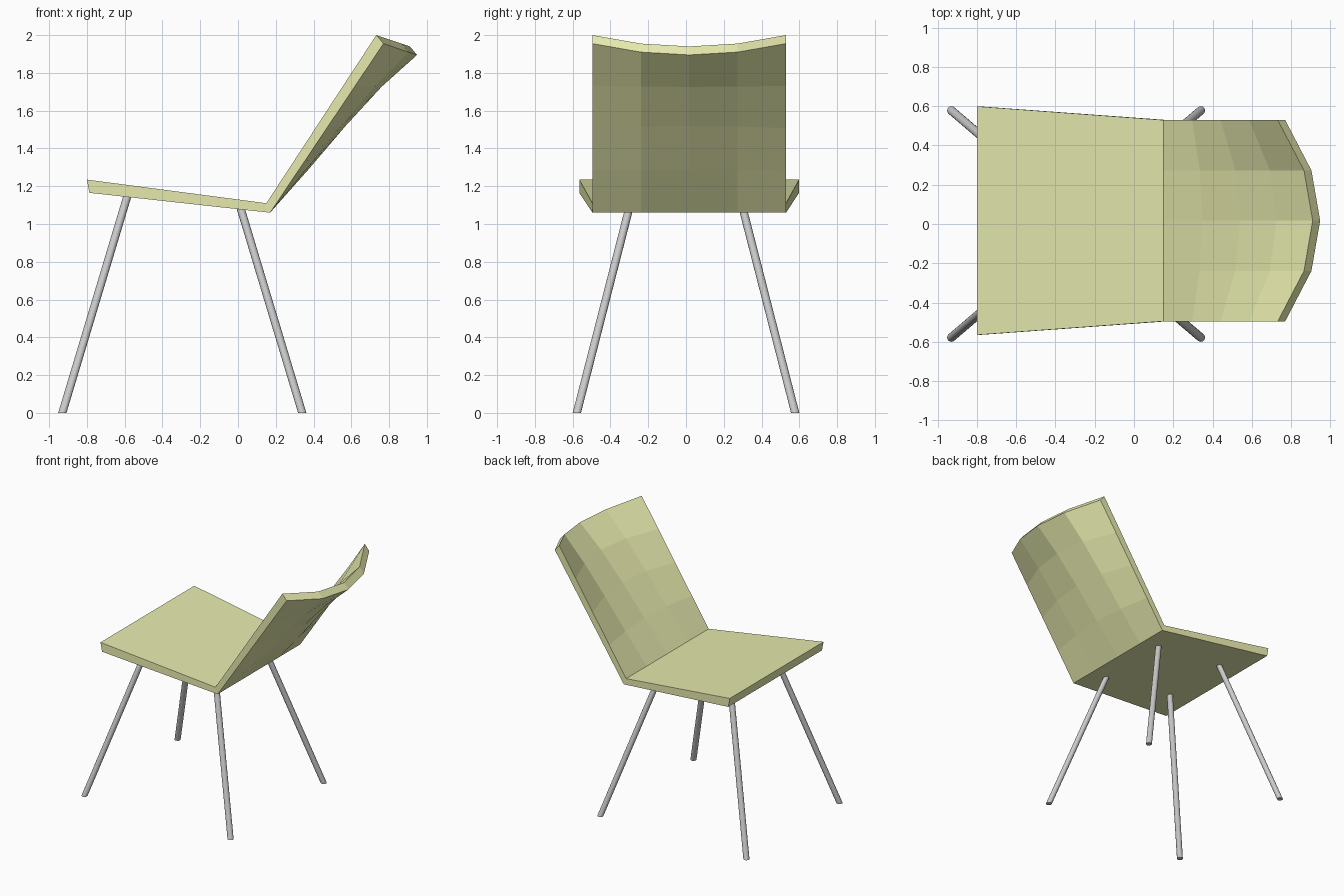
import bpy, bmesh
from math import cos, sin, pi

if "Cube" in bpy.data.objects:
    bpy.data.objects.remove(bpy.data.objects["Cube"])

MID = 0.017          # shell centreline in y
REAR = 0.5125        # half width at the back of the seat
FRONT = 0.582        # half width at the front of the seat

lime = bpy.data.materials.new("lime_plastic")
lime.diffuse_color = (0.8, 0.83, 0.42, 1)
lime.use_nodes = True
lime.node_tree.nodes["Principled BSDF"].inputs["Base Color"].default_value = lime.diffuse_color


def make_object(name, bm, material=None):
    bmesh.ops.recalc_face_normals(bm, faces=bm.faces)
    mesh = bpy.data.meshes.new(name)
    bm.to_mesh(mesh)
    bm.free()
    obj = bpy.data.objects.new(name, mesh)
    bpy.context.collection.objects.link(obj)
    if material:
        mesh.materials.append(material)
    return obj


# Seat: tapered slab, left open where it meets the backrest
bm = bmesh.new()
section = [(-0.8, 1.235, FRONT), (0.15, 1.11, REAR), (0.17, 1.06, REAR), (-0.787, 1.165, FRONT)]
left, right = [[bm.verts.new((x, MID + s * w, z)) for x, z, w in section] for s in (-1, 1)]
bm.faces.new(left)
bm.faces.new(right)
for i in (0, 2, 3):
    j = (i + 1) % 4
    bm.faces.new((left[i], left[j], right[j], right[i]))
make_object("seat", bm, lime)

# Backrest: faceted panel whose middle bows backward more toward the top
bm = bmesh.new()
bow = [(0, 0), (0.053, 0.005), (0.1, 0.012), (0.14, -0.005), (0.178, -0.06)]


def back_grid(x0, z0, x1, z1):
    rows = []
    for r, (dx, dz) in enumerate(bow):
        t = r / 4
        row = []
        for c in (-1, -0.5, 0, 0.5, 1):
            k = 1 - c * c
            row.append(bm.verts.new((x0 + (x1 - x0) * t + dx * k, MID + c * REAR,
                                     z0 + (z1 - z0) * t + dz * k)))
        rows.append(row)
    for a, b in zip(rows, rows[1:]):
        for i in range(4):
            bm.faces.new((a[i], a[i + 1], b[i + 1], b[i]))
    return rows


inner = back_grid(0.15, 1.11, 0.732, 2.0)
outer = back_grid(0.17, 1.06, 0.77, 1.955)
for i in range(4):
    bm.faces.new((inner[4][i], inner[4][i + 1], outer[4][i + 1], outer[4][i]))
    for c in (0, 4):
        bm.faces.new((inner[i][c], inner[i + 1][c], outer[i + 1][c], outer[i][c]))
make_object("backrest", bm, lime)


# Legs: splayed rods cut level at the floor
def leg(name, foot, top, r=0.022, n=16):
    bm = bmesh.new()
    rings = [[bm.verts.new((x + r * cos(2 * pi * i / n), y + r * sin(2 * pi * i / n), z))
              for i in range(n)] for x, y, z in (foot, top)]
    for ring in rings:
        bm.faces.new(ring)
    for i in range(n):
        j = (i + 1) % n
        f = bm.faces.new((rings[0][i], rings[0][j], rings[1][j], rings[1][i]))
        f.smooth = True
    for e in bm.edges:
        e.smooth = all(f.smooth for f in e.link_faces)
    make_object(name, bm)


for side, s in (("left", -1), ("right", 1)):
    leg("front_leg_" + side, (-0.93, s * 0.578, 0), (-0.582, s * 0.281, 1.16))
    leg("rear_leg_" + side, (0.34, s * 0.578, 0), (0.012, s * 0.299, 1.09))
